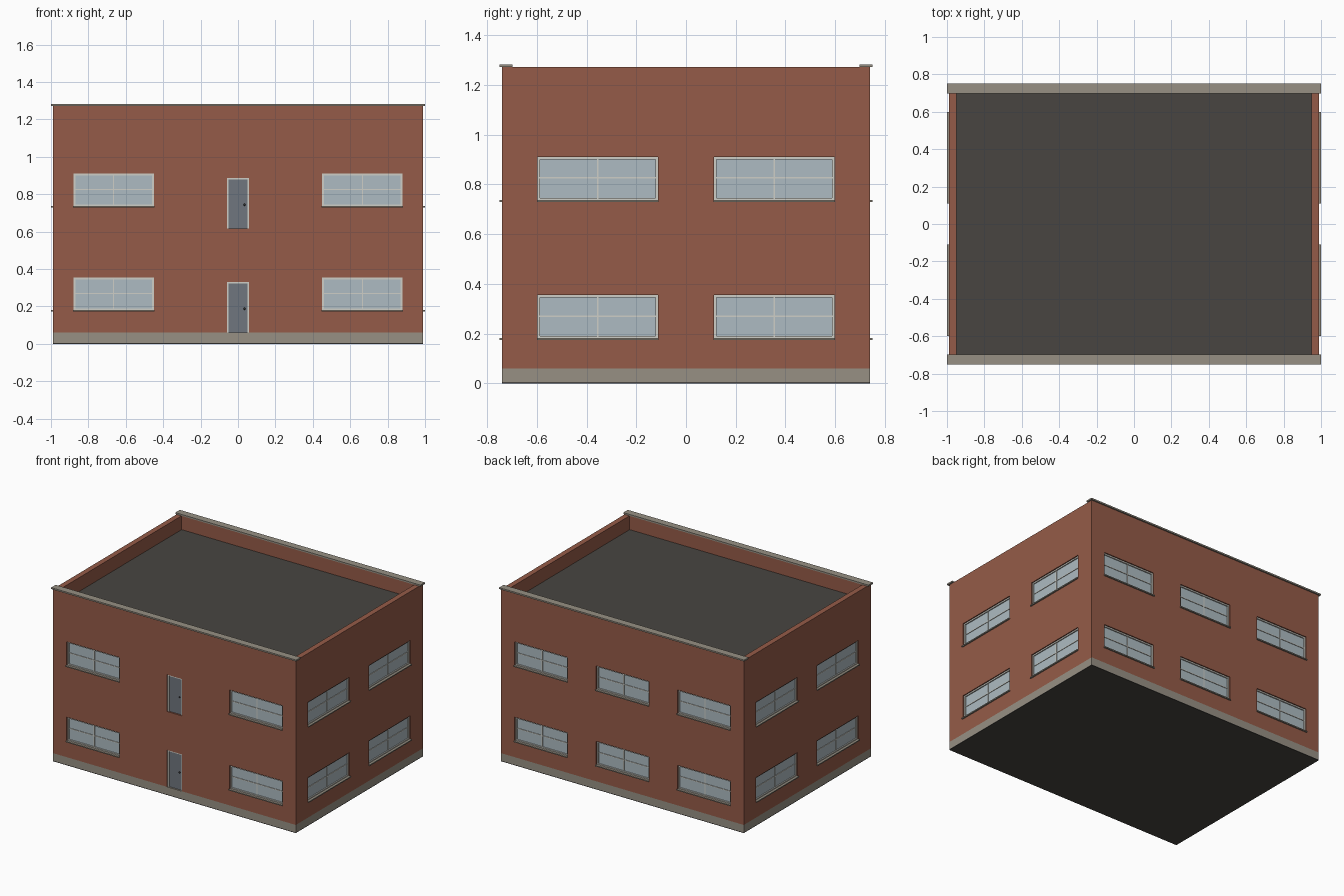
import bpy, bmesh
from math import pi
from mathutils import Matrix, Vector

if "Cube" in bpy.data.objects:
    bpy.data.objects.remove(bpy.data.objects["Cube"])

W, D, T = 0.99, 0.74, 0.04          # half width, half depth, wall thickness
BASE, STOREY, ROOF, TOP = 0.06, 0.556, 1.17, 1.272


def material(name, rgb):
    m = bpy.data.materials.new(name)
    m.diffuse_color = (*rgb, 1)
    m.use_nodes = True
    m.node_tree.nodes["Principled BSDF"].inputs["Base Color"].default_value = m.diffuse_color
    return m


BRICK = material("brick", (0.30, 0.105, 0.065))
STONE = material("stone", (0.31, 0.28, 0.23))
DARK = material("dark_slab", (0.065, 0.06, 0.053))
TRIM = material("trim", (0.62, 0.62, 0.57))
GLASS = material("glass", (0.42, 0.50, 0.54))
DOOR = material("door_grey", (0.16, 0.18, 0.21))
METAL = material("knob_metal", (0.05, 0.05, 0.05))


def boxes(name, bounds, mat=None, turn=0):
    """One object made of boxes (x0, x1, y0, y1, z0, z1), turned about z."""
    bm = bmesh.new()
    for x0, x1, y0, y1, z0, z1 in bounds:
        mx = (Matrix.Rotation(turn, 4, 'Z')
              @ Matrix.Translation(((x0 + x1) / 2, (y0 + y1) / 2, (z0 + z1) / 2))
              @ Matrix.Diagonal((x1 - x0, y1 - y0, z1 - z0, 1)))
        bmesh.ops.create_cube(bm, size=1, matrix=mx)
    me = bpy.data.meshes.new(name)
    bm.to_mesh(me)
    bm.free()
    ob = bpy.data.objects.new(name, me)
    bpy.context.collection.objects.link(ob)
    if mat:
        me.materials.append(mat)
    return ob


def cut(target, cutter):
    mod = target.modifiers.new(cutter.name, 'BOOLEAN')
    mod.operation, mod.solver, mod.object = 'DIFFERENCE', 'EXACT', cutter
    cutter.hide_render = True
    cutter.hide_viewport = True


# sides: name, turn, distance of wall face, window centres, window half width
SIDES = [("front", 0, D, (-0.665, 0.665), 0.215),
         ("right", pi / 2, W, (-0.355, 0.355), 0.242),
         ("back", pi, D, (-0.665, 0, 0.665), 0.215),
         ("left", -pi / 2, W, (-0.355, 0.355), 0.242)]


def window(side, turn, face, u, hw, z0):
    x0, x1, z1, f = u - hw, u + hw, z0 + 0.175, 0.01
    y0, y1 = -face + 0.008, -face + 0.032
    # frame with one mullion and one transom
    boxes(side + "_window_frame", [
        (x0, x0 + f, y0, y1, z0, z1), (x1 - f, x1, y0, y1, z0, z1),
        (x0 + f, x1 - f, y0, y1, z0, z0 + f), (x0 + f, x1 - f, y0, y1, z1 - f, z1),
        (u - 0.003, u + 0.003, y0 + 0.004, y1, z0 + f, z1 - f),
        (x0 + f, x1 - f, y0 + 0.004, y1, z0 + 0.087, z0 + 0.093)], TRIM, turn)
    boxes(side + "_window_glass", [(x0 + f, x1 - f, y0 + 0.008, y0 + 0.013, z0 + f, z1 - f)], GLASS, turn)
    # projecting sill
    boxes(side + "_window_sill", [(x0 - 0.003, x1 + 0.003, -face - 0.01, -face + 0.01, z0 - 0.006, z0 + 0.002)],
          STONE, turn)


def door(z0):
    hw, h, f = 0.06, 0.272, 0.009
    y0, y1, z1 = -D + 0.006, -D + 0.034, z0 + h
    boxes("door_frame", [(-hw, -hw + f, y0, y1, z0, z1), (hw - f, hw, y0, y1, z0, z1),
                         (-hw + f, hw - f, y0, y1, z1 - f, z1)], TRIM)
    boxes("door_leaf", [(-hw + f, hw - f, y0 + 0.006, y1 - 0.004, z0, z1 - f)], DOOR)
    bpy.ops.mesh.primitive_uv_sphere_add(segments=12, ring_count=8, radius=0.006,
                                         location=(0.035, y0 + 0.002, z0 + 0.128))
    knob = bpy.context.object
    knob.name = "door_knob"
    knob.data.materials.append(METAL)
    bpy.ops.object.shade_smooth_by_angle()


# brick shell, hollowed out and pierced by the openings
walls = boxes("walls", [(-W, W, -D, D, BASE, TOP)], BRICK)
cut(walls, boxes("interior_cutter", [(-W + T, W - T, -D + T, D - T, 0, 2)]))

for side, turn, face, centres, hw in SIDES:
    holes = []
    for floor in range(2):
        z0 = 0.18 + floor * STOREY
        for u in centres:
            window(side, turn, face, u, hw, z0)
            holes.append((u - hw, u + hw, -face - 0.02, -face + T + 0.02, z0, z0 + 0.175))
        if side == "front":
            zd = BASE + floor * STOREY
            door(zd)
            holes.append((-0.06, 0.06, -face - 0.02, -face + T + 0.02,
                          zd - 0.01 * (1 - floor), zd + 0.272))
    cut(walls, boxes(side + "_opening_cutter", holes, None, turn))

# ground slab, plinth, floor and roof
boxes("ground_slab", [(-W, W, -D, D, 0, 0.005)], DARK)
boxes("plinth", [(-W, W, -D, D, 0.005, BASE)], STONE)
boxes("upper_floor", [(-W + T, W - T, -D + T, D - T, BASE + STOREY - 0.02, BASE + STOREY)], DARK)
boxes("roof_deck", [(-W + T, W - T, -D + T, D - T, ROOF - 0.02, ROOF)], DARK)

# coping on the front and back parapets
for name, turn in (("front_coping", 0), ("back_coping", pi)):
    boxes(name, [(-1, 1, -D - 0.01, -D + T + 0.002, TOP, TOP + 0.011)], STONE, turn)
